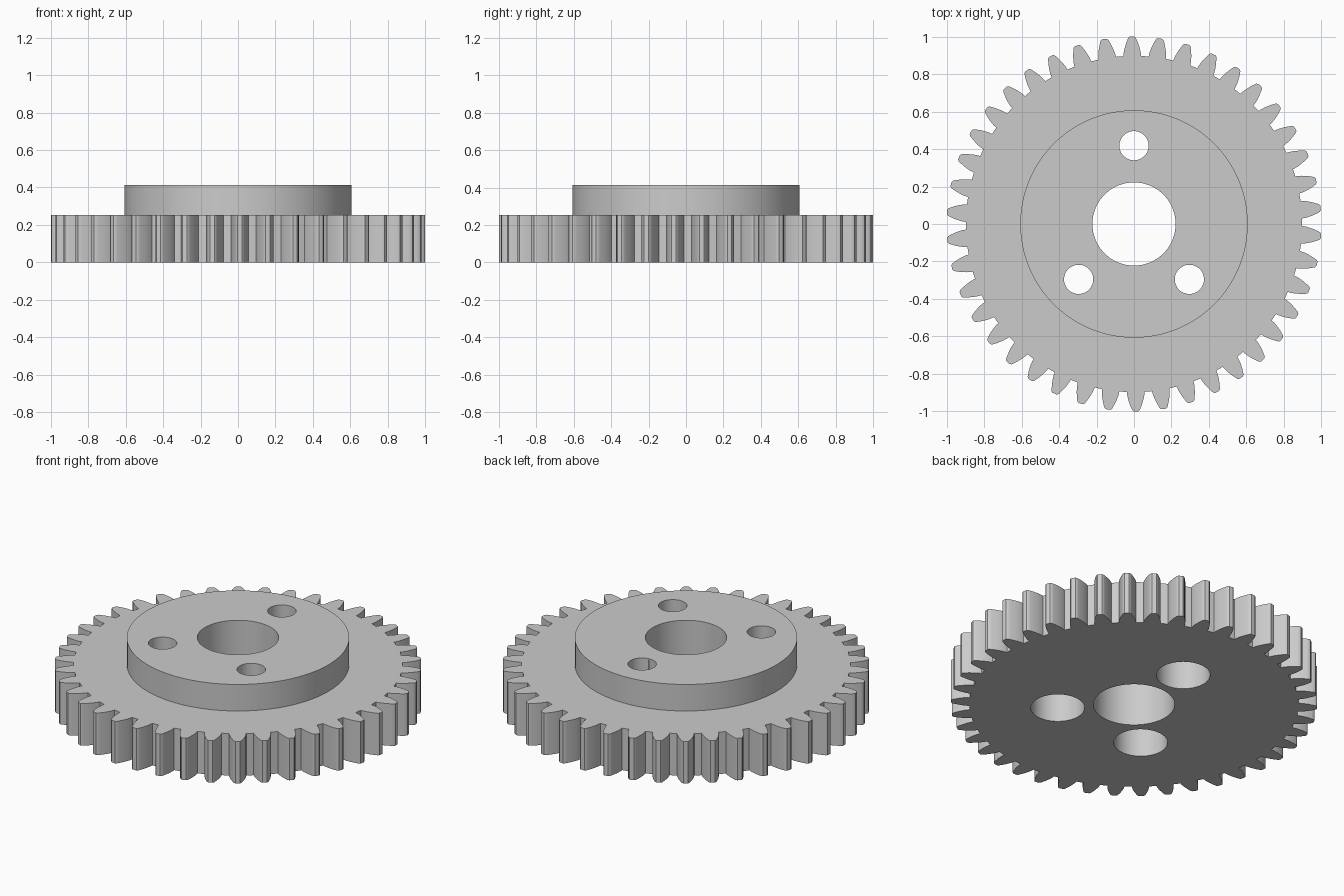
import bpy, bmesh
from math import sin, cos, tan, acos, pi, radians

if "Cube" in bpy.data.objects:
    bpy.data.objects.remove(bpy.data.objects["Cube"])

TEETH = 42
TIP_R = 1.0
MODULE = 2 * TIP_R / (TEETH + 2)
PITCH_R = MODULE * TEETH / 2
ROOT_R = PITCH_R - 1.25 * MODULE
PRESSURE = radians(20)
BASE_R = PITCH_R * cos(PRESSURE)
PHASE = radians(90.6)
GEAR_H, HUB_H, HUB_R = 0.253, 0.413, 0.607
BORE_R, BOLT_R, RECESS_R, BOLT_CIRCLE = 0.222, 0.078, 0.147, 0.418

steel = bpy.data.materials.new("grey steel")
steel.use_nodes = True
GREY = (0.6, 0.6, 0.6, 1)
steel.diffuse_color = GREY
steel.node_tree.nodes["Principled BSDF"].inputs["Base Color"].default_value = GREY


def prism(name, outline, z0, z1):
    """Extrude a closed outline between two heights."""
    bm = bmesh.new()
    face = bm.faces.new([bm.verts.new((x, y, z0)) for x, y in outline])
    top = bmesh.ops.extrude_face_region(bm, geom=[face])["geom"]
    verts = [g for g in top if isinstance(g, bmesh.types.BMVert)]
    bmesh.ops.translate(bm, verts=verts, vec=(0, 0, z1 - z0))
    bmesh.ops.recalc_face_normals(bm, faces=bm.faces)
    mesh = bpy.data.meshes.new(name)
    bm.to_mesh(mesh)
    bm.free()
    mesh.materials.append(steel)
    obj = bpy.data.objects.new(name, mesh)
    bpy.context.collection.objects.link(obj)
    return obj


def circle(r, n, cx=0, cy=0):
    return [(cx + r * cos(2 * pi * i / n), cy + r * sin(2 * pi * i / n)) for i in range(n)]


def combine(target, tool, operation):
    """Apply a boolean and remove the tool object."""
    bpy.context.view_layer.objects.active = target
    mod = target.modifiers.new(operation.lower(), 'BOOLEAN')
    mod.operation, mod.object, mod.solver = operation, tool, 'EXACT'
    bpy.ops.object.modifier_apply(modifier=mod.name)
    bpy.data.objects.remove(tool)


def half_angle(r):
    """Half the angular thickness of an involute tooth at radius r."""
    a = acos(min(1, BASE_R / r))
    return pi / (2 * TEETH) + (tan(PRESSURE) - PRESSURE) - (tan(a) - a)


# Toothed outline: involute flanks, slightly rounded tips, flat roots
STEPS = 6
radii = [ROOT_R + (TIP_R - ROOT_R) * i / STEPS for i in range(STEPS + 1)]
flank = [(r, half_angle(r)) for r in radii]
flank[-1:] = [(TIP_R - 0.006, half_angle(TIP_R - 0.006)), (TIP_R, half_angle(TIP_R) * 0.7)]
tooth = [(r, -h) for r, h in flank] + [(r, h) for r, h in reversed(flank)]
outline = []
for k in range(TEETH):
    mid = PHASE + 2 * pi * k / TEETH
    outline += [(r * cos(mid + a), r * sin(mid + a)) for r, a in tooth]

# Gear disc with raised hub
gear = prism("gear_wheel", outline, 0, GEAR_H)
combine(gear, prism("hub", circle(HUB_R, 128), GEAR_H - 0.1, HUB_H), 'UNION')

# Centre bore and three bolt holes, recessed from below
combine(gear, prism("bore", circle(BORE_R, 96), -0.1, 0.6), 'DIFFERENCE')
for deg in (90, 225, 315):
    x, y = BOLT_CIRCLE * cos(radians(deg)), BOLT_CIRCLE * sin(radians(deg))
    combine(gear, prism("bolt_hole", circle(BOLT_R, 48, x, y), -0.1, 0.6), 'DIFFERENCE')
    combine(gear, prism("recess", circle(RECESS_R, 64, x, y), -0.1, GEAR_H), 'DIFFERENCE')

# Smooth round walls, crisp rims
bpy.ops.object.select_all(action='DESELECT')
gear.select_set(True)
bpy.context.view_layer.objects.active = gear
bpy.ops.object.shade_smooth_by_angle(angle=radians(30))
